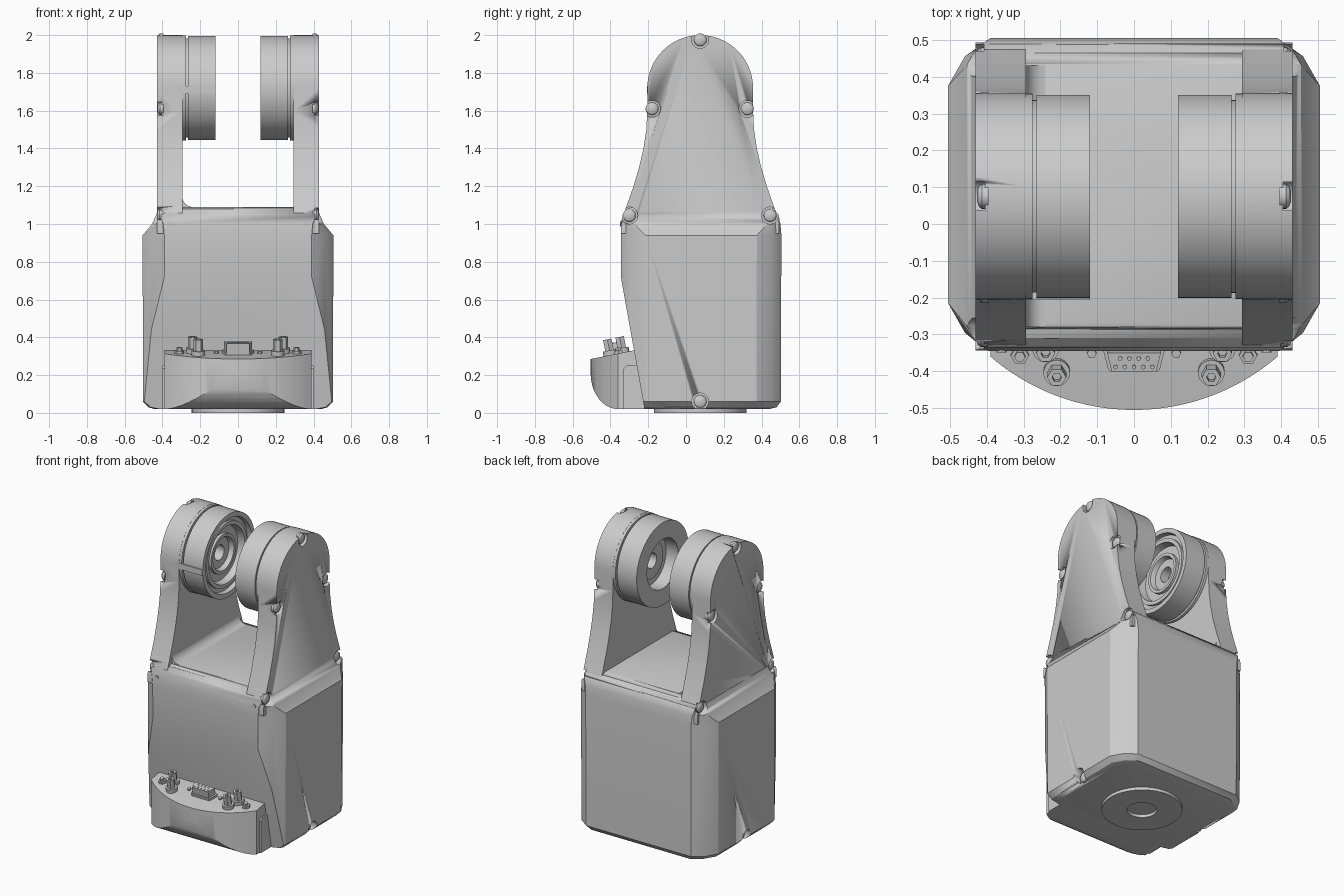
import bpy, bmesh
from math import sin, cos, pi, sqrt, atan
from mathutils import Matrix

if "Cube" in bpy.data.objects:
    bpy.data.objects.remove(bpy.data.objects["Cube"])

CY, CZ, R = 0.075, 1.72, 0.28        # joint axis position and radius


def finish(name, bm, angle=0.5):
    bmesh.ops.remove_doubles(bm, verts=bm.verts, dist=1e-5)
    bmesh.ops.recalc_face_normals(bm, faces=bm.faces)
    me = bpy.data.meshes.new(name)
    bm.to_mesh(me)
    bm.free()
    ob = bpy.data.objects.new(name, me)
    bpy.context.collection.objects.link(ob)
    activate(ob)
    bpy.ops.object.shade_smooth_by_angle(angle=angle)
    return ob


def activate(ob):
    bpy.ops.object.select_all(action='DESELECT')
    ob.select_set(True)
    bpy.context.view_layer.objects.active = ob


def loft(name, rings, closed=False):
    """Skin a list of equal-length point rings."""
    bm = bmesh.new()
    vs = [[bm.verts.new(p) for p in r] for r in rings]
    n = len(vs[0])
    for a, b in zip(vs, vs[1:]):
        for i in range(n):
            j = (i + 1) % n
            bm.faces.new((a[i], a[j], b[j], b[i]))
    if not closed:
        bm.faces.new(vs[0])
        bm.faces.new(vs[-1])
    return bm


def prism(name, pts, axis, a, b):
    put = {'x': lambda p, t: (t, p[0], p[1]),
           'y': lambda p, t: (p[0], t, p[1]),
           'z': lambda p, t: (p[0], p[1], t)}[axis]
    return finish(name, loft(name, [[put(p, t) for p in pts] for t in (a, b)]))


def lathe(name, prof, axis, c, seg=64):
    """Revolve (distance along axis, radius) pairs; c = centre on the other two axes."""
    rings = []
    for t, r in prof:
        ring = []
        for k in range(seg):
            u, v = c[0] + r * cos(2 * pi * k / seg), c[1] + r * sin(2 * pi * k / seg)
            ring.append((t, u, v) if axis == 'x' else (u, v, t))
        rings.append(ring)
    return finish(name, loft(name, rings, closed=True))


def boolean(ob, cutter, op):
    m = ob.modifiers.new("cut", 'BOOLEAN')
    m.operation, m.object, m.solver = op, cutter, 'EXACT'
    activate(ob)
    bpy.ops.object.modifier_apply(modifier=m.name)


# main housing: chamfered-corner rings lofted upwards
def ring(z, hx, y0, y1, cx, cy):
    q = [(hx, y1 - cy), (hx - cx * .4, y1 - cy * .38), (hx - cx, y1)]
    f = [(hx - cx, y0), (hx - cx * .4, y0 + cy * .38), (hx, y0 + cy)]
    right = f + q
    return [(x, y, z) for x, y in right] + [(-x, y, z) for x, y in reversed(right)]


bm = loft("housing", [
    ring(.02, .44, -.28, .44, .10, .11), ring(.03, .475, -.32, .48, .11, .12),
    ring(.06, .503, -.345, .502, .115, .13), ring(.94, .505, -.345, .505, .115, .13),
    ring(1.0, .455, -.345, .50, .06, .07), ring(1.05, .432, -.335, .49, .02, .02),
    ring(1.08, .426, -.31, .465, .01, .01), ring(1.09, .425, -.275, .43, .01, .01)])
bmesh.ops.recalc_face_normals(bm, faces=bm.faces)
# sloping lower front
bmesh.ops.bisect_plane(bm, geom=bm.verts[:] + bm.edges[:] + bm.faces[:],
                       plane_co=(0, -.345, .72), plane_no=(0, -.39, -.07), clear_outer=True)
bmesh.ops.holes_fill(bm, edges=[e for e in bm.edges if e.is_boundary], sides=0)
housing = finish("housing", bm)

# fork arms: round head flaring out to the housing
flare = [(1.6, .28), (1.5, .285), (1.4, .3), (1.3, .323), (1.2, .353), (1.1, .388), (1.04, .41),
         (1.0, .418), (.95, .418)]
outline = [(CY + R * cos(pi * k / 32), CZ + R * sin(pi * k / 32)) for k in range(33)]
outline += [(CY - w, z) for z, w in flare] + [(CY + w, z) for z, w in reversed(flare)]
arms = {s: prism("left_arm" if s < 0 else "right_arm", outline, 'x', s * .293, s * .43)
        for s in (-1, 1)}

# fillet at the root of the left arm
fil = [(-.30, 1.08), (-.30, 1.145)] + [(-.24 - .055 * cos(k * pi / 12), 1.145 - .055 * sin(k * pi / 12))
                                       for k in range(7)] + [(-.24, 1.08)]
prism("arm_root_fillet", fil, 'y', -.28, .43)

# joint drums
outer = [(.30, 0), (.30, .279), (.275, .279), (.275, .262), (.265, .262), (.265, .276), (.12, .276)]
right_in = [(.12, .165), (.21, .165), (.21, .12), (.20, .12), (.20, .05), (.25, .05), (.25, 0)]
left_in = [(.12, .245), (.15, .24), (.15, .215), (.135, .215), (.135, .19), (.18, .18), (.18, .13),
           (.16, .13), (.16, .11), (.19, .10), (.19, .05), (.25, .05), (.25, 0)]
lathe("right_drum", outer + right_in, 'x', (CY, CZ))
lathe("left_drum", [(-t, r) for t, r in outer + left_in], 'x', (CY, CZ))
prism("index_mark", [(-.33, 1.71), (-.3, 1.73), (-.12, 1.73), (-.12, 1.69), (-.3, 1.69)],
      'y', -.207, -.18)

# bolts sunk in round pockets on both sides
bolts = [(.075, 1.975, .405), (-.18, 1.61, .405), (.325, 1.61, .405),
         (-.3, 1.045, .408), (.445, 1.045, .408), (.075, .06, .45)]
for s in (-1, 1):
    for y, z, x in bolts:
        cutter = lathe("pocket_cutter", [(s * x, 0), (s * x, .045), (s * .6, .045), (s * .6, 0)],
                       'x', (y, z), 20)
        cutter.hide_render = True
        if z > .9:
            boolean(arms[s], cutter, 'DIFFERENCE')
        if z < 1.2:
            boolean(housing, cutter, 'DIFFERENCE')
        bpy.data.objects.remove(cutter)
        head = [(-.01, 0), (-.01, .034), (.008, .034), (.016, .028), (.021, .016), (.022, 0)]
        lathe("bolt", [(s * (x + t), r) for t, r in head], 'x', (y, z), 20)
    # small locating pin on the front
    prism("front_pin", [(s * .36 + .014 * cos(k * pi / 4), 1.0 + .012 * sin(k * pi / 4))
                        for k in range(8)], 'y', -.349, -.33)

# base flange with centre bore
lathe("base_flange", [(.03, .09), (.03, .245), (0, .245), (0, .09), (.03, .09)], 'z', (0, CY))
lathe("base_bore", [(.03, 0), (.03, .095), (.019, .095), (.019, 0)], 'z', (0, CY))

# connector block: curved front wall intersected with a side profile
AR = .597
arc = [(x, AR - .505 - sqrt(AR * AR - x * x)) for x in [.39 * k / 20 for k in range(-20, 21)]]
block = prism("connector_block", arc + [(.39, -.2), (-.39, -.2)], 'z', 0, .5)
side = [(-.36 - .145 * sin(k * pi / 20), .21 - .19 * cos(k * pi / 20)) for k in range(11)]
side = [(-.2, .02)] + side + [(-.506, .285), (-.28, .33), (-.2, .33)]
tool = prism("block_cutter", side, 'x', -.6, .6)
tool.hide_render = True
boolean(block, tool, 'INTERSECT')
bpy.data.objects.remove(tool)
activate(block)
bpy.ops.object.shade_smooth_by_angle(angle=0.5)
prism("connector_bracket", [(-.33, .02), (-.33, .235), (-.315, .25), (-.2, .25), (-.2, .02)],
      'x', -.4, .4)

# plugs stand square to the sloping top of the block
TILT = atan(.2)


def on_block(ob, x, y):
    ob.data.transform(Matrix.Translation((x, y, .285 + (y + .505) * .2)) @ Matrix.Rotation(TILT, 4, 'X'))


for s in (-1, 1):
    for x, y, r, h in [(.21, -.40, .026, .085), (.24, -.335, .026, .085)]:
        collar = lathe("plug_collar", [(-.01, 0), (-.01, .036), (.025, .036), (.025, 0)], 'z', (0, 0), 24)
        on_block(collar, s * x, y)
        post = lathe("plug_post", [(-.01, 0), (-.01, r), (h, r), (h, .013), (h - .03, .013),
                                   (h - .03, 0)], 'z', (0, 0), 6)
        on_block(post, s * x, y)
    for x, y, r, h in [(.31, -.355, .025, .016), (.31, -.355, .015, .032), (.115, -.35, .013, .012)]:
        nut = lathe("hex_nut", [(-.01, 0), (-.01, r), (h, r), (h, 0)], 'z', (0, 0), 6)
        on_block(nut, s * x, y)

# multi-pin socket with two rows of pins
shell = prism("socket_shell", [(-.085, .03), (-.08, .036), (.08, .036), (.085, .03), (.07, -.028),
                               (.062, -.034), (-.062, -.034), (-.07, -.028)], 'z', -.02, .015)
plug = prism("socket_core", [(-.073, .027), (.073, .027), (.06, -.026), (-.06, -.026)], 'z', 0, .06)
for ob in (shell, plug):
    on_block(ob, 0, -.365)
for count, v in ((5, -.012), (4, .012)):
    for k in range(count):
        pin = lathe("socket_pin", [(.05, 0), (.05, .006), (.064, .006), (.064, 0)], 'z',
                    ((k - (count - 1) / 2) * .025, v), 8)
        on_block(pin, 0, -.365)
